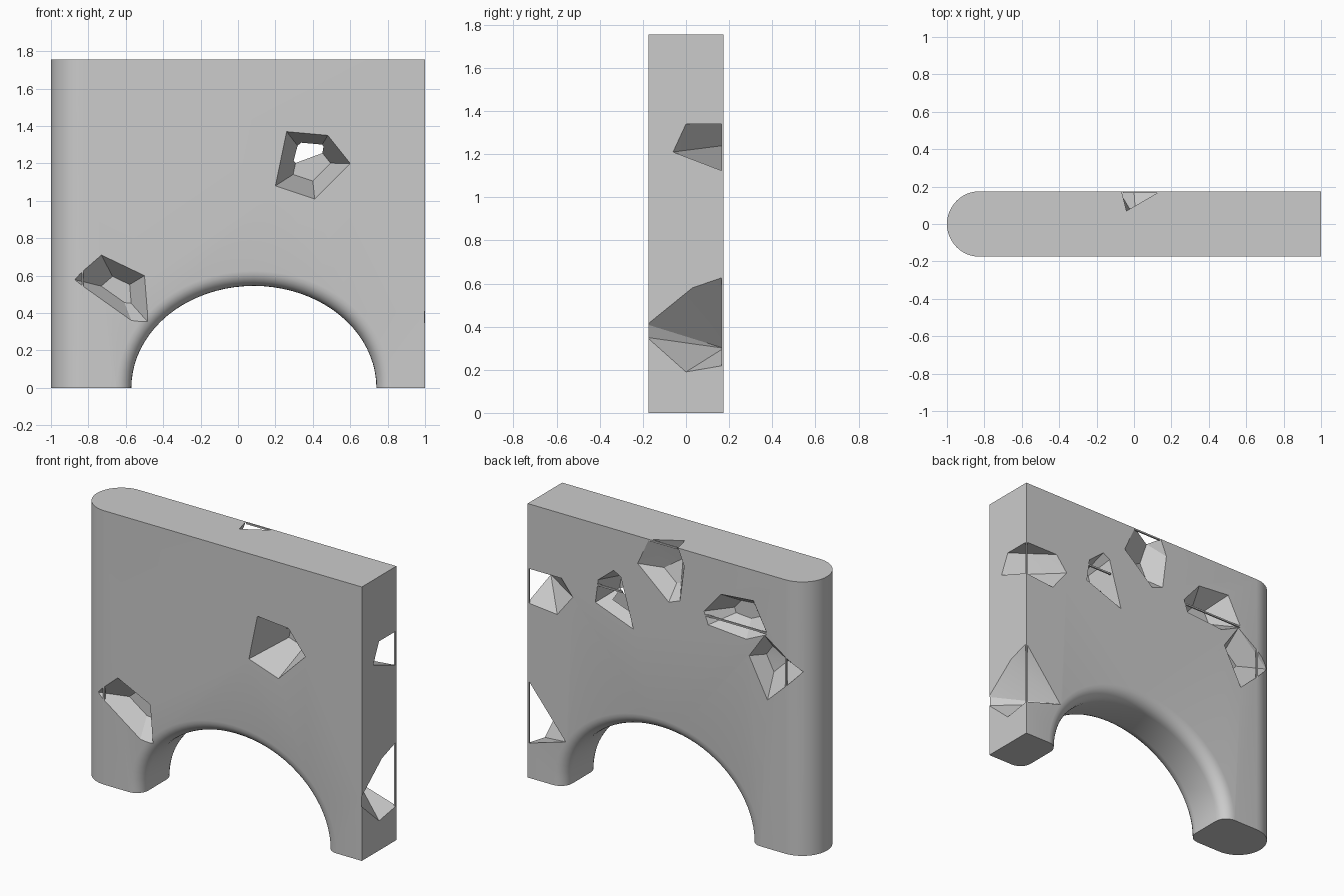
import bpy, bmesh, math
from mathutils import Vector

if "Cube" in bpy.data.objects:
    bpy.data.objects.remove(bpy.data.objects["Cube"])

H, TOP, R = 0.175, 1.755, 0.08   # half thickness, height, arch fillet
T = 0.01                         # strip thickness


def make(name, bm):
    bmesh.ops.recalc_face_normals(bm, faces=bm.faces[:])
    me = bpy.data.meshes.new(name)
    bm.to_mesh(me)
    bm.free()
    ob = bpy.data.objects.new(name, me)
    bpy.context.collection.objects.link(ob)
    return ob


def loft(name, rings):
    bm = bmesh.new()
    vs = [[bm.verts.new(p) for p in r] for r in rings]
    n = len(vs[0])
    for a, b in zip(vs, vs[1:]):
        for i in range(n):
            j = (i + 1) % n
            bm.faces.new((a[i], a[j], b[j], b[i]))
    bm.faces.new(vs[0])
    bm.faces.new(vs[-1][::-1])
    return make(name, bm)


# wall slab with a rounded left end
outline = [(1, -H), (1, H)]
for i in range(25):
    a = math.pi / 2 + math.pi * i / 24
    outline.append((-1 + H + H * math.cos(a), H * math.sin(a)))
wall = loft("arched_wall", [[(x, y, z) for x, y in outline] for z in (0, TOP)])
bpy.context.view_layer.objects.active = wall
wall.select_set(True)


def carve(cutter):
    m = wall.modifiers.new("cut", 'BOOLEAN')
    m.operation = 'DIFFERENCE'
    m.solver = 'EXACT'
    m.object = cutter
    bpy.ops.object.modifier_apply(modifier=m.name)
    bpy.data.objects.remove(cutter)


def chip(surface, push, depth=0, scale=0.4):
    # convex stone chip: outline pushed outward, and shrunk toward its middle inside
    pts = [Vector(p) for p in surface]
    out = Vector(push)
    mid = sum(pts, Vector()) / len(pts)
    bm = bmesh.new()
    for p in pts:
        bm.verts.new(p)
        bm.verts.new(p + out * 0.2)
        if depth:
            bm.verts.new(mid + (p - mid) * scale - out * depth)
    res = bmesh.ops.convex_hull(bm, input=bm.verts[:])
    junk = {e for e in res["geom_interior"] + res["geom_unused"]
            if isinstance(e, bmesh.types.BMVert)}
    bmesh.ops.delete(bm, geom=list(junk), context='VERTS')
    carve(make("chip_cutter", bm))


def at_y(y, *pts):
    return [(x, y, z) for x, z in pts]


def at_x(*pts):
    return [(1, y, z) for y, z in pts]


# arch opening with filleted rims
side = [(H - R + R * math.sin(t * math.pi / 12),
         R - R * math.cos(t * math.pi / 12)) for t in range(7)] + [(2 * H, R)]
rings = []
for y, o in [(-y, o) for y, o in reversed(side)] + side:
    a, b = 0.655 + o, 0.545 + o
    arc = [(0.085 + a * math.cos(math.pi * i / 40), y, b * math.sin(math.pi * i / 40))
           for i in range(41)]
    rings.append([(0.085 + a, y, -0.2)] + arc + [(0.085 - a, y, -0.2)])
carve(loft("arch_cutter", rings))

FRONT, BACK, CORNER = (0, -1, 0), (0, 1, 0), (1, 1, 0)

# front chips, the upper one breaks through
chip(at_y(-H, (.26, 1.37), (.48, 1.35), (.6, 1.2), (.41, 1.01), (.2, 1.08)), FRONT, .27, .5)
chip(at_y(-H, (-.73, .71), (-.88, .58), (-.57, .36), (-.48, .35), (-.5, .6)), FRONT, .12)

# back chips
chip(at_y(H, (.39, 1.49), (.5, 1.4), (.52, 1.25), (.25, 1.15), (.34, 1.46)), BACK, .17, .55)
chip(at_y(H, (-.37, 1.54), (-.25, 1.4), (-.28, 1.32), (-.55, 1.3), (-.7, 1.37), (-.6, 1.56)), BACK, .13)
chip(at_y(H, (-.57, 1.2), (-.7, .95), (-.68, 1.36)) + [(-.93, .14, 1.18)], (-.4, 1, 0), .1)

# top edge chip
chip(at_y(H, (.22, 1.58), (0, 1.39), (-.08, 1.42), (-.11, 1.65), (.14, TOP), (-.06, TOP))
     + [(-.04, .07, TOP)], (0, 1, .6), .08)

# right corner chips
chip(at_y(H, (.76, 1.34), (.68, 1.24), (.79, 1.1), (1, 1.34), (1, 1.12))
     + at_x((0, 1.34), (-.06, 1.21)), CORNER)
chip(at_y(H, (.73, .3), (1, .63), (1, .22))
     + at_x((.03, .58), (-.18, .41), (-.18, .35), (0, .19)), CORNER)

bpy.ops.object.shade_smooth_by_angle(angle=math.radians(20))


# thin strips left standing across the chips
def box(name, x0, x1, y, z0, z1):
    loft(name, [[(x0, y, z), (x1, y, z), (x1, y + T, z), (x0, y + T, z)] for z in (z0, z1)])


for lo, hi in ((.2, .64), (1.11, 1.34)):
    box("corner_strip", 1 - T, 1, H - T, lo, hi)
for lo, hi, z in ((-.06, .14, TOP), (.33, .51, 1.37), (-.7, -.26, 1.38)):
    box("back_strip", lo, hi, H - T, z - T, z)
for y, lo, hi in ((H - T, 1.06, 1.27), (-H, .5, .63)):
    box("rounded_end_strip", H - 1 - T, H - 1, y, lo, hi)
